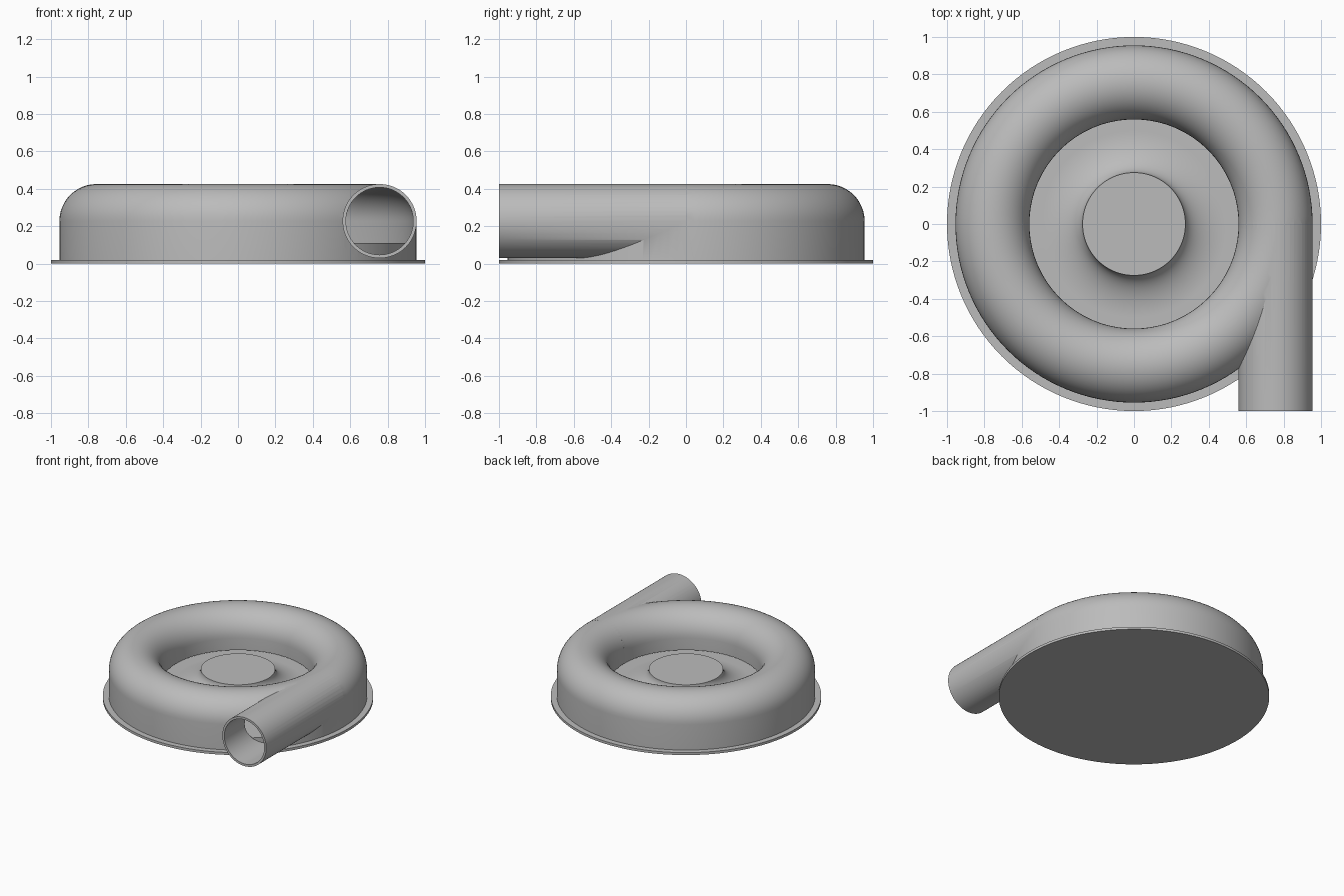
import bpy
import math
from mathutils import Matrix

if "Cube" in bpy.data.objects:
    bpy.data.objects.remove(bpy.data.objects["Cube"], do_unlink=True)

grey = bpy.data.materials.new("metal grey")
grey.use_nodes = True
GREY = (0.5, 0.5, 0.5, 1)
grey.diffuse_color = GREY
grey.node_tree.nodes["Principled BSDF"].inputs["Base Color"].default_value = GREY

SIDES = 128
RING, AXIS_Z = 0.757, 0.227      # centre line of the round channel
OUTER, INNER = 0.198, 0.18       # channel radii outside and inside
FLOOR, LIP, HUB_TOP = 0.11, 0.13, 0.235


def arc(cx, cz, rx, rz, start, end, steps=24):
    angles = [math.radians(start + (end - start) * i / steps) for i in range(steps + 1)]
    return [(cx + rx * math.cos(a), cz + rz * math.sin(a)) for a in angles]


def revolve(name, profile, closed):
    """Spin an (r, z) profile round the z axis; open profiles start and end on the axis."""
    verts, rings = [], []
    for r, z in profile:
        count = SIDES if r > 1e-6 else 1
        rings.append(range(len(verts), len(verts) + count))
        for i in range(count):
            a = math.tau * i / SIDES
            verts.append((r * math.cos(a), r * math.sin(a), z))
    faces = []
    pairs = list(zip(rings, rings[1:])) + ([(rings[-1], rings[0])] if closed else [])
    for lo, hi in pairs:
        for i in range(SIDES):
            j = (i + 1) % SIDES
            quad = [lo[i % len(lo)], lo[j % len(lo)], hi[j % len(hi)], hi[i % len(hi)]]
            faces.append(list(dict.fromkeys(quad)))
    mesh = bpy.data.meshes.new(name)
    mesh.from_pydata(verts, [], faces)
    return finish(name, mesh)


def finish(name, mesh):
    import bmesh
    bm = bmesh.new()
    bm.from_mesh(mesh)
    bmesh.ops.recalc_face_normals(bm, faces=bm.faces)
    bm.to_mesh(mesh)
    bm.free()
    mesh.materials.append(grey)
    obj = bpy.data.objects.new(name, mesh)
    bpy.context.collection.objects.link(obj)
    return obj


def pipe(name, radius, front, back):
    import bmesh
    mesh = bpy.data.meshes.new(name)
    bm = bmesh.new()
    place = Matrix.Translation((RING, (front + back) / 2, AXIS_Z)) @ Matrix.Rotation(math.pi / 2, 4, "X")
    bmesh.ops.create_cone(bm, cap_ends=True, segments=96, radius1=radius, radius2=radius,
                          depth=back - front, matrix=place)
    bm.to_mesh(mesh)
    bm.free()
    return finish(name, mesh)


def boolean(target, cutter, operation):
    mod = target.modifiers.new(operation.lower(), "BOOLEAN")
    mod.operation, mod.object, mod.solver = operation, cutter, "EXACT"
    bpy.context.view_layer.objects.active = target
    bpy.ops.object.modifier_apply(modifier=mod.name)
    bpy.data.objects.remove(cutter, do_unlink=True)


def smooth(obj):
    bpy.ops.object.select_all(action="DESELECT")
    obj.select_set(True)
    bpy.context.view_layer.objects.active = obj
    bpy.ops.object.shade_smooth_by_angle(angle=math.radians(32))


# Round-topped housing joined to the outlet pipe, then hollowed
housing = revolve("housing", [(RING - OUTER, 0.015)] + arc(RING, AXIS_Z, OUTER, OUTER, 180, 0)
                  + [(RING + OUTER, 0.015)], True)
boolean(housing, pipe("outlet_pipe", OUTER, -1, 0), "UNION")
cavity = revolve("cavity", [(0.5, -0.1), (0.5, LIP), (RING - INNER, LIP)]
                 + arc(RING, AXIS_Z, INNER, INNER, 180, 0) + [(RING + INNER, -0.1)], True)
boolean(housing, cavity, "DIFFERENCE")
boolean(housing, pipe("outlet_bore", INNER, -1.1, 0), "DIFFERENCE")
smooth(housing)

# Raised floor with a flared central hub
hub = revolve("floor_and_hub", [(0, 0.015), (0.94, 0.015), (0.94, FLOOR)]
              + arc(0.5, HUB_TOP, 0.225, HUB_TOP - FLOOR, 270, 180) + [(0, HUB_TOP)], False)
smooth(hub)

# Thin base plate
plate = revolve("base_plate", [(0, 0), (1, 0), (1, 0.02), (0, 0.02)], False)
smooth(plate)
